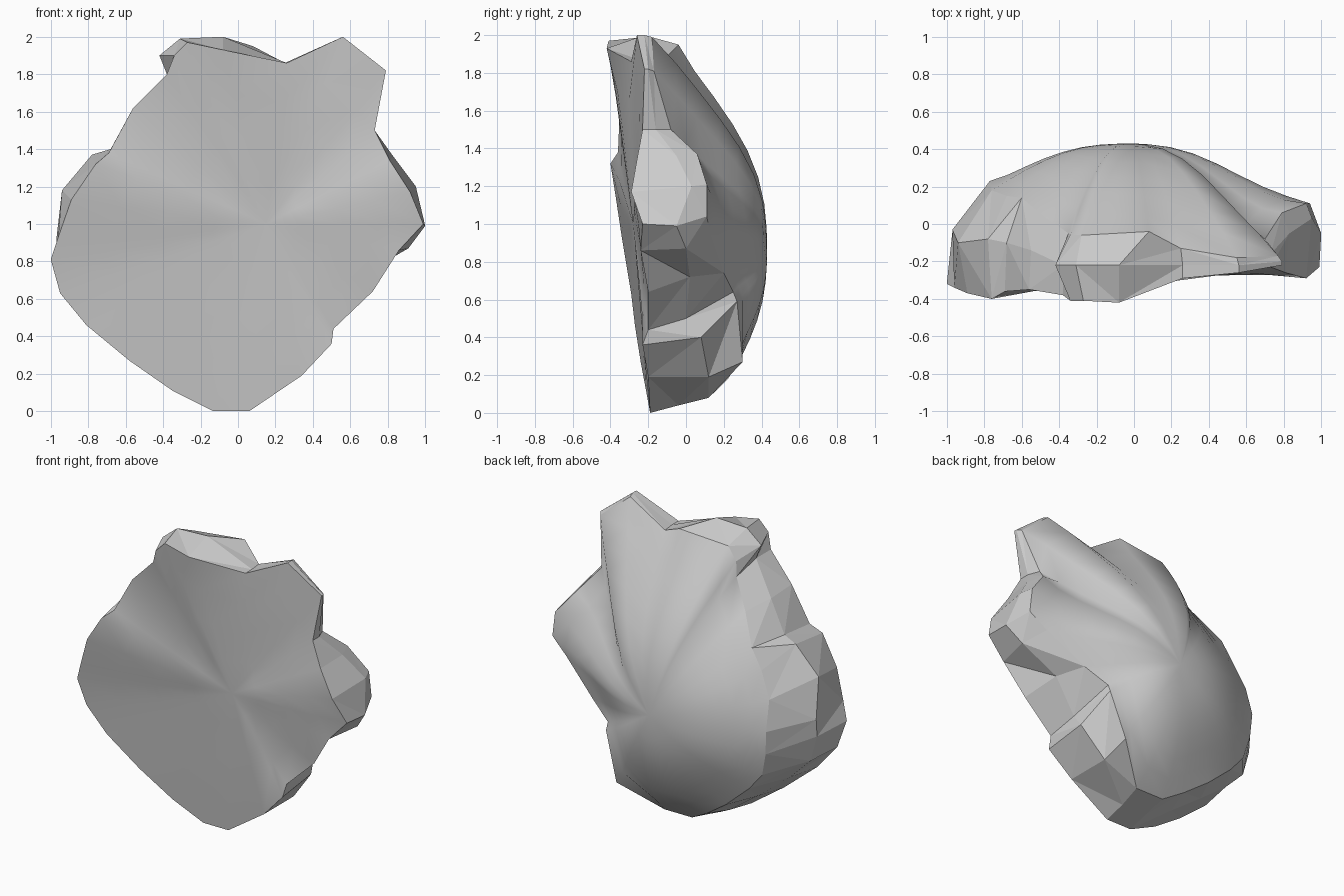
import bpy
import bmesh
import math
from mathutils import Vector

default_cube = bpy.data.objects.get("Cube")
if default_cube:
    bpy.data.objects.remove(default_cube, do_unlink=True)

# Rings around the boulder in hundredths (x, y, z), from the base toward +x
front_rim = [
    (-13, -19, 0), (6, -19, 0), (34, -20, 19), (50, -23, 36), (51, -20, 44),
    (72, -20, 64), (86, -24, 86), (99, -23, 100), (92, -29, 117), (81, -26, 134),
    (73, -23, 150), (79, -22, 182), (56, -26, 200), (26, -29, 186), (-8, -42, 193),
    (-27, -41, 197), (-34, -41, 190), (-38, -38, 180), (-56, -35, 162),
    (-69, -36, 138), (-76, -40, 132), (-89, -37, 113), (-96, -34, 93),
    (-100, -32, 81), (-95, -29, 63), (-81, -27, 46), (-58, -24, 27), (-35, -21, 11)]
side_ridge = [
    (-13, -4, 4), (6, -4, 4), (34, 12, 19), (50, 8, 40), (49, 0, 50),
    (65, 2, 72), (91, 0, 87), (100, -5, 99), (95, 3, 120), (83, -5, 136),
    (73, -16, 150), (79, -20, 182), (56, -22, 200), (26, -22, 186), (-8, -22, 200),
    (-31, -22, 199), (-42, -22, 190), (-38, -22, 180), (-55, -14, 160),
    (-68, -10, 140), (-78, -8, 137), (-94, -10, 118), (-97, -3, 92),
    (-97, -4, 80), (-92, -4, 62), (-77, -3, 47), (-54, 0, 29), (-32, -2, 13)]
back_rim = [
    (-13, 12, 8), (8, 12, 8), (32, 30, 27), (42, 27, 59), (42, 25, 64),
    (57, 20, 74), (82, 13, 94), (94, 11, 104), (92, 11, 121), (79, 6, 137),
    (70, -8, 150), (77, -17, 181), (55, -18, 199), (25, -13, 186), (8, -4, 195),
    (-28, -6, 192), (-34, -6, 183), (-35, -5, 173), (-48, 4, 156),
    (-60, 14, 138), (-68, 15, 125), (-76, 18, 108), (-77, 23, 88),
    (-76, 22, 72), (-72, 20, 56), (-62, 20, 44), (-44, 20, 28), (-27, 16, 16)]
front_centre = Vector((0.15, -0.28, 1.0))
back_centre = Vector((-0.02, 0.43, 0.87))

bm = bmesh.new()


def add_ring(points):
    return [bm.verts.new(p) for p in points]


def bridge(a, b, smooth, split=False):
    n = len(a)
    for i in range(n):
        j = (i + 1) % n
        loops = [(a[i], a[j], b[j], b[i])]
        if split:
            loops = [(a[i], a[j], b[j]), (a[i], b[j], b[i])]
            if i % 2:
                loops = [(a[i], a[j], b[i]), (a[j], b[j], b[i])]
        for loop in loops:
            bm.faces.new(loop).smooth = smooth


def fill_surface(rim, centre, steps, depth, passes):
    """Rings shrinking from the rim to the centre, then evened out in depth."""
    previous, inner = rim, []
    for t in steps:
        points = []
        for v in rim:
            p = v.co.lerp(centre, t)
            p.y = v.co.y + (centre.y - v.co.y) * depth(t, v.co)
            points.append(p)
        ring = add_ring(points)
        bridge(previous, ring, True)
        inner += ring
        previous = ring
    tip = bm.verts.new(centre)
    for i, v in enumerate(previous):
        bm.faces.new((v, previous[(i + 1) % len(previous)], tip)).smooth = True
    for _ in range(passes):
        bmesh.ops.smooth_vert(bm, verts=inner, factor=0.5, use_axis_y=True)


def dome_depth(t, rim_point):
    # Round shoulder, turning into a hollow one towards the +x lobes
    s = min(1, t / 0.85)
    hollow = max(0, min(1, (rim_point.x - 0.45) / 0.4))
    return (1 - hollow) * math.sin(s * math.pi / 2) + hollow * s * s * (3 - 2 * s)


def metres(points):
    return [Vector(p) / 100 for p in points]


front, ridge, back = (add_ring(metres(r)) for r in (front_rim, side_ridge, back_rim))

# Faceted broken sides
bridge(front, ridge, False, split=True)
bridge(ridge, back, False, split=True)

# Nearly flat, smooth front
fill_surface(front, front_centre, (0.25, 0.5, 0.75), lambda t, p: t, 3)

# Smooth rounded back
fill_surface(back, back_centre, (0.13, 0.26, 0.39, 0.52, 0.65, 0.78, 0.9), dome_depth, 4)
bmesh.ops.recalc_face_normals(bm, faces=bm.faces)

mesh = bpy.data.meshes.new("boulder")
bm.to_mesh(mesh)
bm.free()
boulder = bpy.data.objects.new("boulder", mesh)
bpy.context.collection.objects.link(boulder)

# Plain stone colour
stone = bpy.data.materials.new("grey_stone")
stone.use_nodes = True
colour = (0.6, 0.6, 0.6, 1)
stone.diffuse_color = colour
stone.node_tree.nodes["Principled BSDF"].inputs["Base Color"].default_value = colour
mesh.materials.append(stone)
